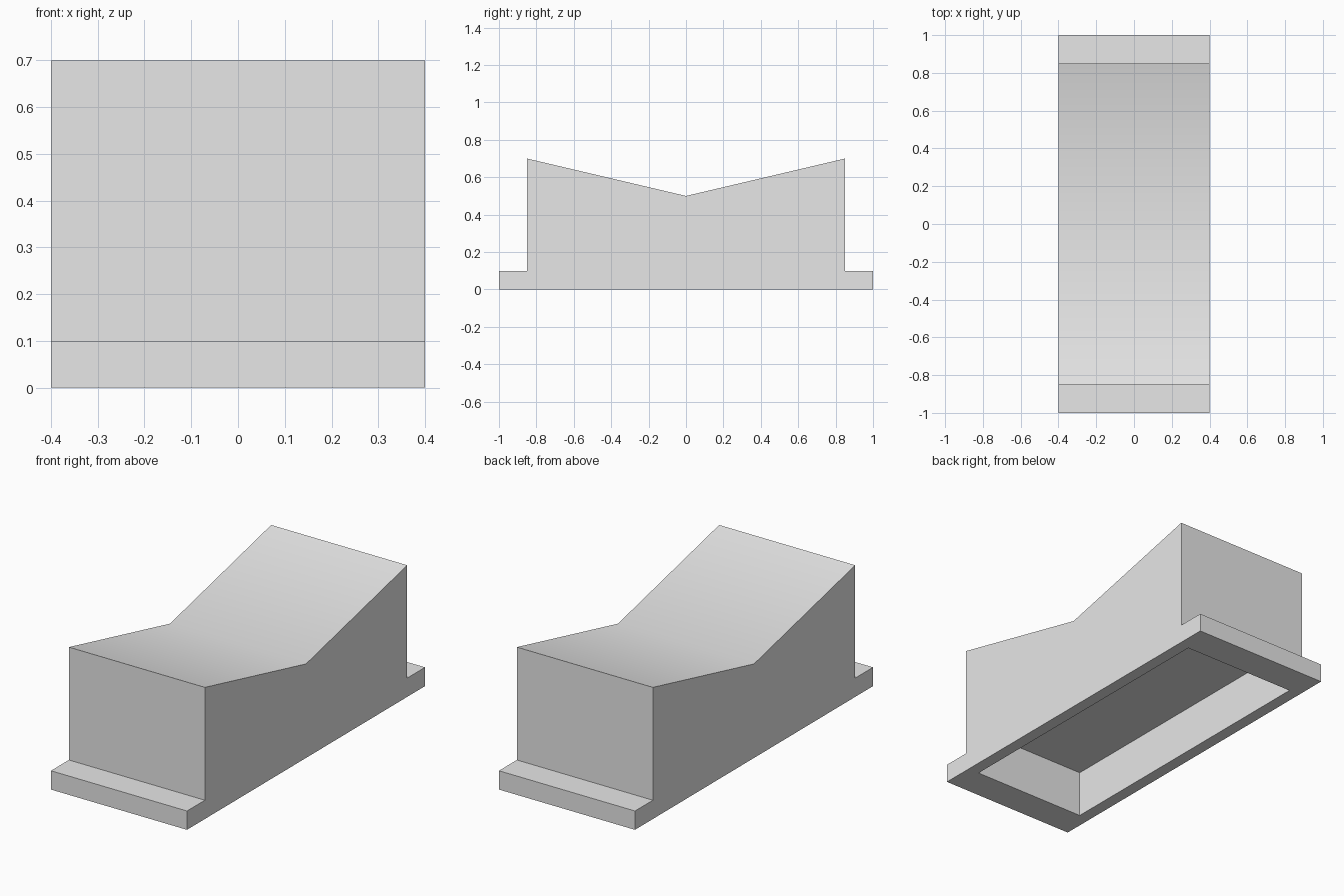
import bpy
import bmesh
import math
from mathutils import Vector

cube = bpy.data.objects.get("Cube")
if cube:
    bpy.data.objects.remove(cube, do_unlink=True)

HALF_WIDTH = 0.4
CAVITY_HALF_X, CAVITY_HALF_Y, CAVITY_DEPTH = 0.335, 0.828, 0.25

# Plain grey material
grey = bpy.data.materials.new("light_grey")
grey.use_nodes = True
colour = (0.8, 0.8, 0.8, 1)
grey.diffuse_color = colour
grey.node_tree.nodes["Principled BSDF"].inputs["Base Color"].default_value = colour

# Side profile: foot ledge, end wall and peak, mirrored about the valley
half = [(1, 0), (1, 0.1), (0.85, 0.1), (0.85, 0.7)]
profile = half + [(0, 0.5)] + [(-y, z) for y, z in reversed(half)]

# Body: profile extruded across the width
bm = bmesh.new()
side = bm.faces.new([bm.verts.new((-HALF_WIDTH, y, z)) for y, z in profile])
result = bmesh.ops.extrude_face_region(bm, geom=[side], use_keep_orig=True)
moved = [v for v in result["geom"] if isinstance(v, bmesh.types.BMVert)]
bmesh.ops.translate(bm, verts=moved, vec=(2 * HALF_WIDTH, 0, 0))
bmesh.ops.recalc_face_normals(bm, faces=bm.faces[:])

# Underside cavity: inset the bottom face, then push it upward
bottom = min(bm.faces, key=lambda f: f.calc_center_median().z)
bmesh.ops.inset_individual(bm, faces=[bottom], thickness=0.05)
for v in bottom.verts:
    v.co = Vector((math.copysign(CAVITY_HALF_X, v.co.x),
                   math.copysign(CAVITY_HALF_Y, v.co.y), 0))
roof = bmesh.ops.extrude_discrete_faces(bm, faces=[bottom])["faces"][0]
bmesh.ops.translate(bm, verts=roof.verts[:], vec=(0, 0, CAVITY_DEPTH))
bm.normal_update()

mesh = bpy.data.meshes.new("notched_block")
bm.to_mesh(mesh)
bm.free()
mesh.materials.append(grey)
block = bpy.data.objects.new("notched_block", mesh)
bpy.context.collection.objects.link(block)

# Soft shading over the valley, sharp everywhere else
bpy.ops.object.select_all(action='DESELECT')
block.select_set(True)
bpy.context.view_layer.objects.active = block
bpy.ops.object.shade_smooth_by_angle(angle=math.radians(30))
